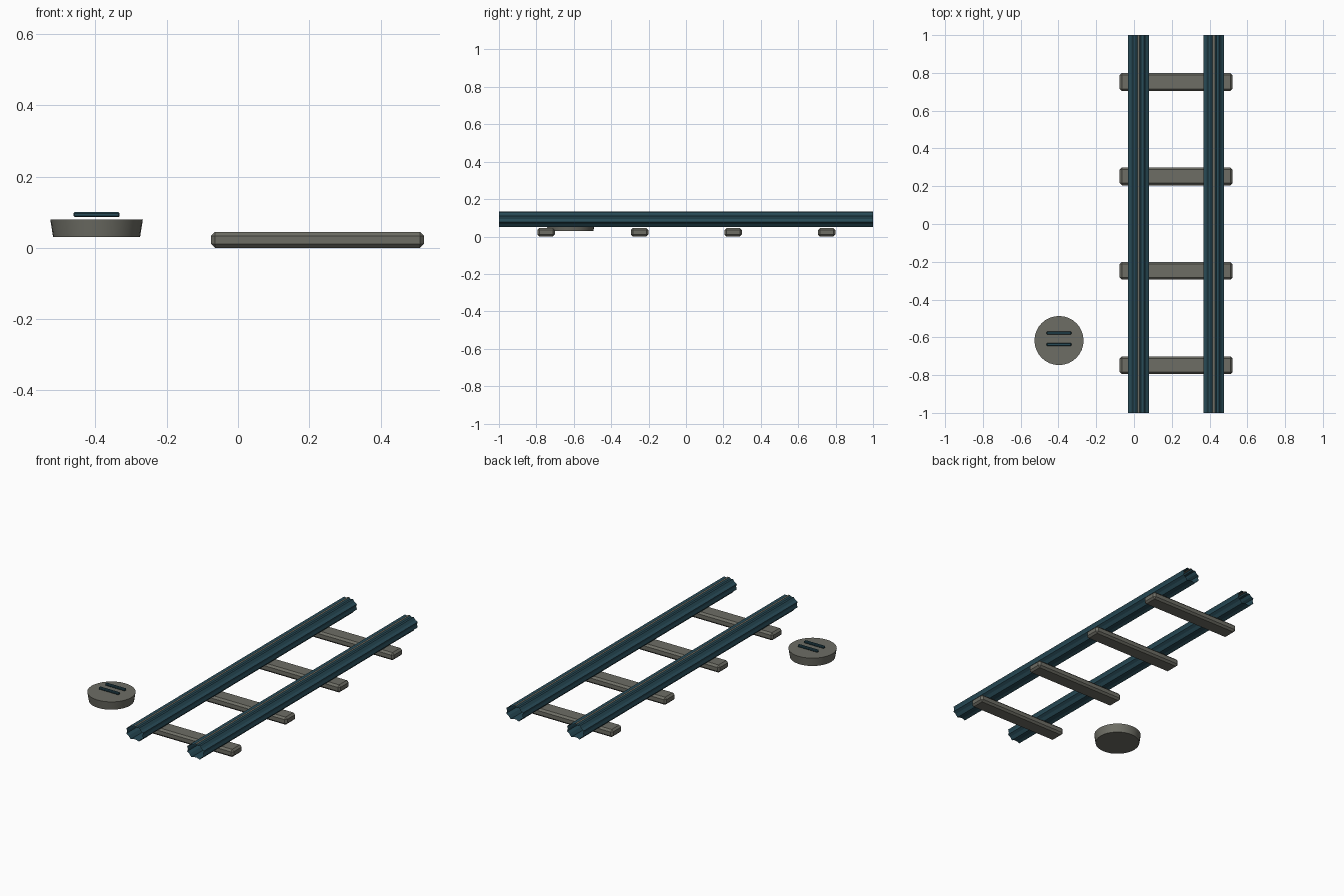
import bpy
import bmesh

cube = bpy.data.objects.get("Cube")
if cube:
    bpy.data.objects.remove(cube, do_unlink=True)


def material(name, rgb):
    m = bpy.data.materials.new(name)
    m.use_nodes = True
    m.diffuse_color = (*rgb, 1)
    m.node_tree.nodes["Principled BSDF"].inputs["Base Color"].default_value = (*rgb, 1)
    return m


TEAL = material("dark_teal", (0.021, 0.07, 0.095))
GREY = material("warm_grey", (0.155, 0.155, 0.13))


def finish(bm, name, *mats):
    bmesh.ops.recalc_face_normals(bm, faces=bm.faces)
    mesh = bpy.data.meshes.new(name)
    bm.to_mesh(mesh)
    bm.free()
    for m in mats:
        mesh.materials.append(m)
    ob = bpy.data.objects.new(name, mesh)
    bpy.context.collection.objects.link(ob)
    return ob


def block(name, centre, size, chamfer, mat):
    bm = bmesh.new()
    bmesh.ops.create_cube(bm, size=1)
    bmesh.ops.scale(bm, vec=size, verts=bm.verts)
    bmesh.ops.bevel(bm, geom=bm.edges[:], offset=chamfer, segments=1, affect='EDGES')
    bmesh.ops.translate(bm, vec=centre, verts=bm.verts)
    return finish(bm, name, mat)


# Fluted, open-ended rails with a narrow grey crown
half = [(0.006, 0.0425), (0.014, 0.036), (0.029, 0.038), (0.040, 0.024),
        (0.055, 0.016), (0.050, 0.0), (0.055, -0.016), (0.040, -0.026),
        (0.027, -0.0425), (0.010, -0.036)]
profile = half + [(-x, z) for x, z in reversed(half)]


def rail(name, cx, cz=0.0925):
    bm = bmesh.new()
    rings = [[bm.verts.new((cx + x, y, cz + z)) for x, z in profile] for y in (-1, 1)]
    n = len(profile)
    for i in range(n):
        j = (i + 1) % n
        f = bm.faces.new((rings[0][i], rings[0][j], rings[1][j], rings[1][i]))
        f.material_index = int(f.calc_center_median().z > cz + 0.042)
    return finish(bm, name, TEAL, GREY)


rail("right_rail", 0.024)
rail("left_rail", 0.422)

# Chamfered sleepers under the rails
for i in range(4):
    block(f"sleeper_{i + 1}", (0.223, -0.748 + 0.5 * i, 0.0225),
          (0.597, 0.094, 0.045), 0.011, GREY)

# Tapered disc beside the track
bm = bmesh.new()
bmesh.ops.create_cone(bm, cap_ends=True, segments=32, radius1=0.122,
                      radius2=0.13, depth=0.05)
bmesh.ops.translate(bm, vec=(-0.397, -0.617, 0.055), verts=bm.verts)
disc = finish(bm, "disc", GREY)
for p in disc.data.polygons:
    p.use_smooth = len(p.vertices) == 4
bpy.context.view_layer.objects.active = disc
disc.select_set(True)
bpy.ops.object.shade_smooth_by_angle()

# Two slim bars hovering over the disc
for side, y in (("back", -0.577), ("front", -0.637)):
    block(f"{side}_bar", (-0.397, y, 0.0935), (0.13, 0.016, 0.013), 0.003, TEAL)
